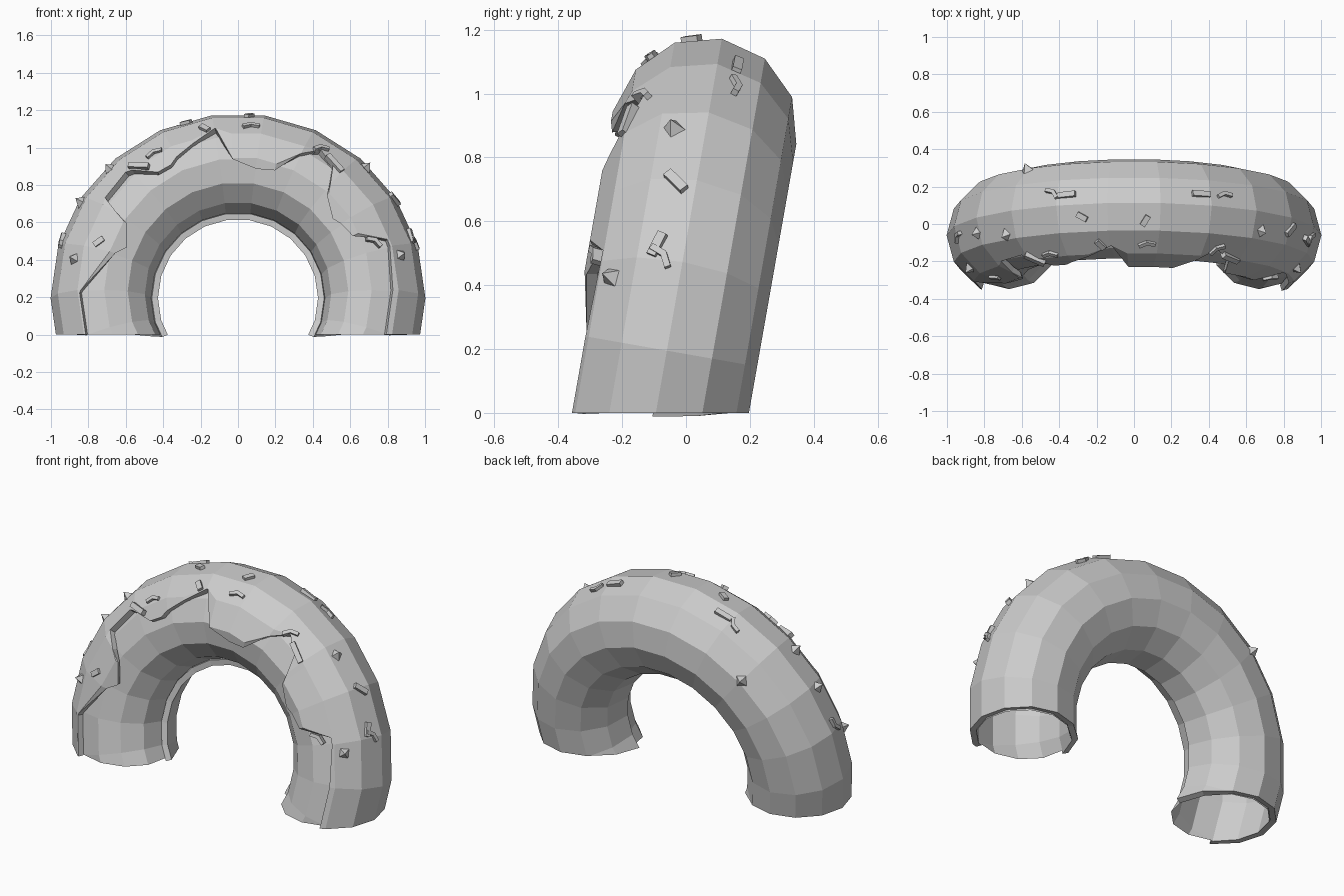
import bpy, bmesh, math
from mathutils import Vector, Matrix

if "Cube" in bpy.data.objects:
    bpy.data.objects.remove(bpy.data.objects["Cube"])

# Ring dimensions, tilt and position
R, R_ICING, R_DOUGH = 0.715, 0.287, 0.25
TILT, YC, ZC = math.radians(10), -0.06, 0.195
STEP = 360 / 22
UP = Vector((0, math.sin(TILT), math.cos(TILT)))
BACK = Vector((0, math.cos(TILT), -math.sin(TILT)))
CENTRE = Vector((0, YC, ZC))


def chord(angle, step, shift):
    """Radius factor that keeps points on the flat facets."""
    d = angle - shift - step * round((angle - shift) / step)
    return math.cos(math.radians(step / 2)) / math.cos(math.radians(d))


def ring_point(theta, phi, r):
    """theta: from the top towards +x; phi: 0 outer, 90 back, -90 front."""
    r *= chord(phi, 30, 15)
    t, p = math.radians(theta), math.radians(phi)
    rho = (R + r * math.cos(p)) * chord(theta, STEP, 0)
    return CENTRE + Vector((rho * math.sin(t), 0, 0)) + UP * rho * math.cos(t) + BACK * r * math.sin(p)


def add_object(name, bm):
    mesh = bpy.data.meshes.new(name)
    bm.to_mesh(mesh)
    bm.free()
    ob = bpy.data.objects.new(name, mesh)
    bpy.context.collection.objects.link(ob)
    return ob


def tube(name, thetas, rows, point):
    """Skin a grid of points and cut it off at the ground."""
    bm = bmesh.new()
    grid = [[bm.verts.new(point(t, p)) for p in rows] for t in thetas]
    for a, b in zip(grid, grid[1:]):
        for j in range(len(rows) - 1):
            bm.faces.new((a[j], b[j], b[j + 1], a[j + 1]))
    bmesh.ops.remove_doubles(bm, verts=bm.verts, dist=0.0005)
    bmesh.ops.bisect_plane(bm, geom=bm.verts[:] + bm.edges[:] + bm.faces[:],
                           plane_co=(0, 0, 0), plane_no=(0, 0, -1), clear_outer=True)
    return add_object(name, bm)


base_cols = [STEP * (i + 0.5) for i in range(-9, 9)]

# Dough: hollow half ring
tube("dough", base_cols, list(range(-180, 181, 30)), lambda t, p: ring_point(t, p, R_DOUGH))

# Icing: wavy front edge given as (angle, distance from ring centre)
EDGE = [(-145, .85), (-91, .85), (-69, .64), (-59, .70), (-54.6, .88), (-43, .89), (-34, .775),
        (-28, .77), (-17, .84), (-7.7, .90), (-2.4, .71), (8.5, .66), (17, .68), (30, .90),
        (37, .85), (43, .70), (53, .64), (65, .685), (71, .85), (90, .83), (145, .83)]
edge_phi = [(t, -math.degrees(math.acos((d - R) / R_ICING))) for t, d in EDGE]


def edge_at(theta):
    for (t0, p0), (t1, p1) in zip(edge_phi, edge_phi[1:]):
        if t0 <= theta <= t1:
            return p0 + (p1 - p0) * (theta - t0) / (t1 - t0)


def icing_point(theta, phi):
    phi = max(phi, edge_at(theta))
    swell = 0.01 * min(1, max(0, (-phi - 60) / 30))
    return ring_point(theta, phi, R_ICING + swell)


cols = sorted(base_cols + [t for t, d in EDGE if abs(t) < 140])
icing = tube("icing", cols, list(range(-120, 181, 30)), icing_point)
solid = icing.modifiers.new("thickness", 'SOLIDIFY')
solid.thickness, solid.offset = 0.034, -1


# Sprinkles: each is placed on the icing from an approximate position
def place(pos, direction):
    d = Vector(pos) - CENTRE
    u, b = d.dot(UP), d.dot(BACK)
    theta = math.degrees(math.atan2(d.x, u))
    phi = math.degrees(math.atan2(b, math.hypot(d.x, u) - R))
    co = ring_point(theta, phi, R_ICING)
    n = (co - ring_point(theta, phi, R_ICING - 0.1)).normalized()
    x = Vector(direction)
    x = (x - n * x.dot(n)).normalized()
    m = Matrix((x, n.cross(x), n)).transposed().to_4x4()
    m.translation = co
    return m


def box(bm, m, length, width, height):
    bmesh.ops.create_cube(bm, size=1, matrix=m @ Matrix.Diagonal((length, width, height, 1)))


BARS = [((.36, .16, 1.09), (1, 0, -.2), .10), ((-.36, .155, 1.09), (1, .05, .2), .10),
        ((.83, -.03, .72), (0, .6, -.8), .085), ((-.28, .04, 1.14), (1, -.5, 0), .06),
        ((.06, .02, 1.17), (.6, 1, 0), .06), ((-.18, -.11, 1.11), (.5, 0, -.7), .06),
        ((-.53, -.18, .90), (1, -.5, 0), .115), ((.52, -.18, .92), (.6, 0, -1), .12),
        ((.93, -.09, .53), (0, .4, 1), .08), ((-.75, -.29, .50), (1, 0, .7), .06)]
BENT = [((.48, .16, 1.02), (1, .2, -.3)), ((.07, -.1, 1.13), (1, .1, 0)), ((.44, -.12, 1.0), (1, .3, .2)),
        ((-.45, -.14, .97), (1, .3, .2)), ((.95, -.07, .50), (0, .6, -.8)), ((.74, -.29, .51), (1, 0, -.5)),
        ((-.43, .17, 1.05), (1, -.8, 0)), ((-.95, -.06, .50), (0, .5, .8))]
GEMS = [(.69, -.04, .90), (.88, -.24, .43), (-.69, -.06, .89),
        (-.89, -.24, .41), (-.57, .29, .80), (-.84, -.05, .71)]

bm = bmesh.new()
for pos, direction, length in BARS:
    box(bm, place(pos, direction), length, 0.03, 0.035)
add_object("straight_sprinkles", bm)

bm = bmesh.new()
for pos, direction in BENT:
    m = place(pos, direction)
    for side in (-1, 1):
        turn = Matrix.Rotation(-side * math.radians(20), 4, 'Z')
        box(bm, m @ turn @ Matrix.Translation((side * 0.022, 0, 0)), 0.05, 0.02, 0.035)
add_object("bent_sprinkles", bm)

bm = bmesh.new()
for pos in GEMS:
    m = place(pos, (0.7, 0.2, 0.6)) @ Matrix.Translation((0, 0, 0.018))
    bmesh.ops.create_cone(bm, cap_ends=True, segments=4, radius1=0.038, radius2=0,
                          depth=0.045, matrix=m)
add_object("pointed_sprinkles", bm)
